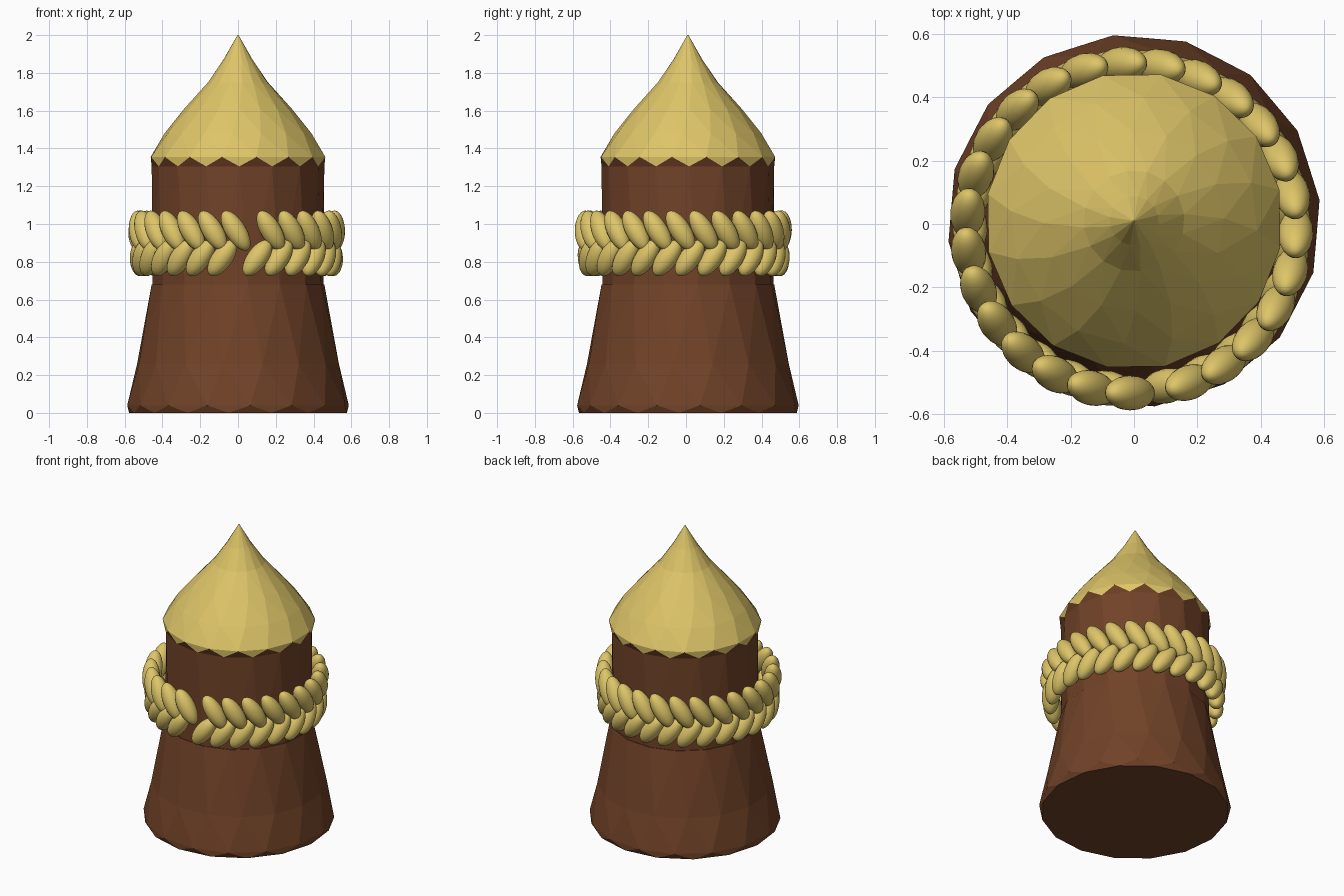
import bpy, bmesh
from math import radians, sin, cos, pi
from mathutils import Matrix, Vector

cube = bpy.data.objects.get("Cube")
if cube:
    bpy.data.objects.remove(cube, do_unlink=True)

SIDES = 16
STEP = 360 / SIDES


def material(name, rgb):
    m = bpy.data.materials.new(name)
    m.use_nodes = True
    m.diffuse_color = (*rgb, 1)
    m.node_tree.nodes["Principled BSDF"].inputs["Base Color"].default_value = (*rgb, 1)
    return m


brown = material("bark_brown", (0.165, 0.055, 0.021))
straw = material("straw_yellow", (0.73, 0.56, 0.14))


def finish(bm, name, mats):
    bmesh.ops.recalc_face_normals(bm, faces=bm.faces)
    mesh = bpy.data.meshes.new(name)
    bm.to_mesh(mesh)
    bm.free()
    for m in mats:
        mesh.materials.append(m)
    obj = bpy.data.objects.new(name, mesh)
    bpy.context.collection.objects.link(obj)
    return obj


def twisted_loft(name, rings, mats, dark_teeth=False):
    """Stack of (height, radius, twist) polygons joined by flat triangles."""
    bm = bmesh.new()
    loops = []
    for z, r, twist in rings:
        angles = [radians(twist + STEP * i) for i in range(SIDES)]
        loops.append([bm.verts.new((r * cos(a), 0.01 + r * sin(a), z)) for a in angles])
    for row, (low, up) in enumerate(zip(loops, loops[1:])):
        for i in range(SIDES):
            j = (i + 1) % SIDES
            notch = bm.faces.new((low[i], low[j], up[i]))
            bm.faces.new((low[j], up[j], up[i]))
            # gaps between the teeth show the trunk colour
            if dark_teeth and row == 0:
                notch.material_index = 1
    bm.faces.new(loops[0][::-1])
    bm.faces.new(loops[-1])
    return finish(bm, name, mats)


# Flared skirt with a notched foot, and the straighter stem above it
half = STEP / 2
twisted_loft("trunk_skirt", [(0, 0.579, 6.4 - half), (0.04, 0.59, 6.4),
                             (0.26, 0.54, 14), (0.68, 0.46, 29)], [brown])
twisted_loft("trunk_stem", [(0.67, 0.455, 29), (1.305, 0.457, 57.1 - half)], [brown])

# Pointed thatch cap with a toothed rim
twisted_loft("thatch_cap", [(1.305, 0.457, 57.1 - half), (1.355, 0.47, 57.1),
                            (1.48, 0.39, 63), (1.61, 0.285, 69), (1.75, 0.16, 75),
                            (1.87, 0.078, 81), (2.0, 0.003, 87)], [straw, brown], True)


def braid_row(name, z, radius, start, length, tilt):
    """Open ring of leaning oval strands, starting right of the front gap."""
    bm = bmesh.new()
    for i in range(26):
        a = radians(start + 13.56 * i)
        place = Matrix.Translation(Vector((-0.008 + radius * cos(a),
                                           -0.014 + radius * sin(a), z)))
        turn = Matrix.Rotation(a + pi / 2, 4, 'Z') @ Matrix.Rotation(radians(tilt), 4, 'Y')
        size = Matrix.Diagonal((0.055, 0.055, length, 1))
        bmesh.ops.create_uvsphere(bm, u_segments=20, v_segments=14, radius=1,
                                  matrix=place @ turn @ size)
    for f in bm.faces:
        f.smooth = True
    return finish(bm, name, [straw])


# Braided belt: two rows leaning opposite ways
braid_row("braid_upper_row", 0.965, 0.52, -69.5, 0.12, -32)
braid_row("braid_lower_row", 0.82, 0.51, -77.5, 0.112, 36)
